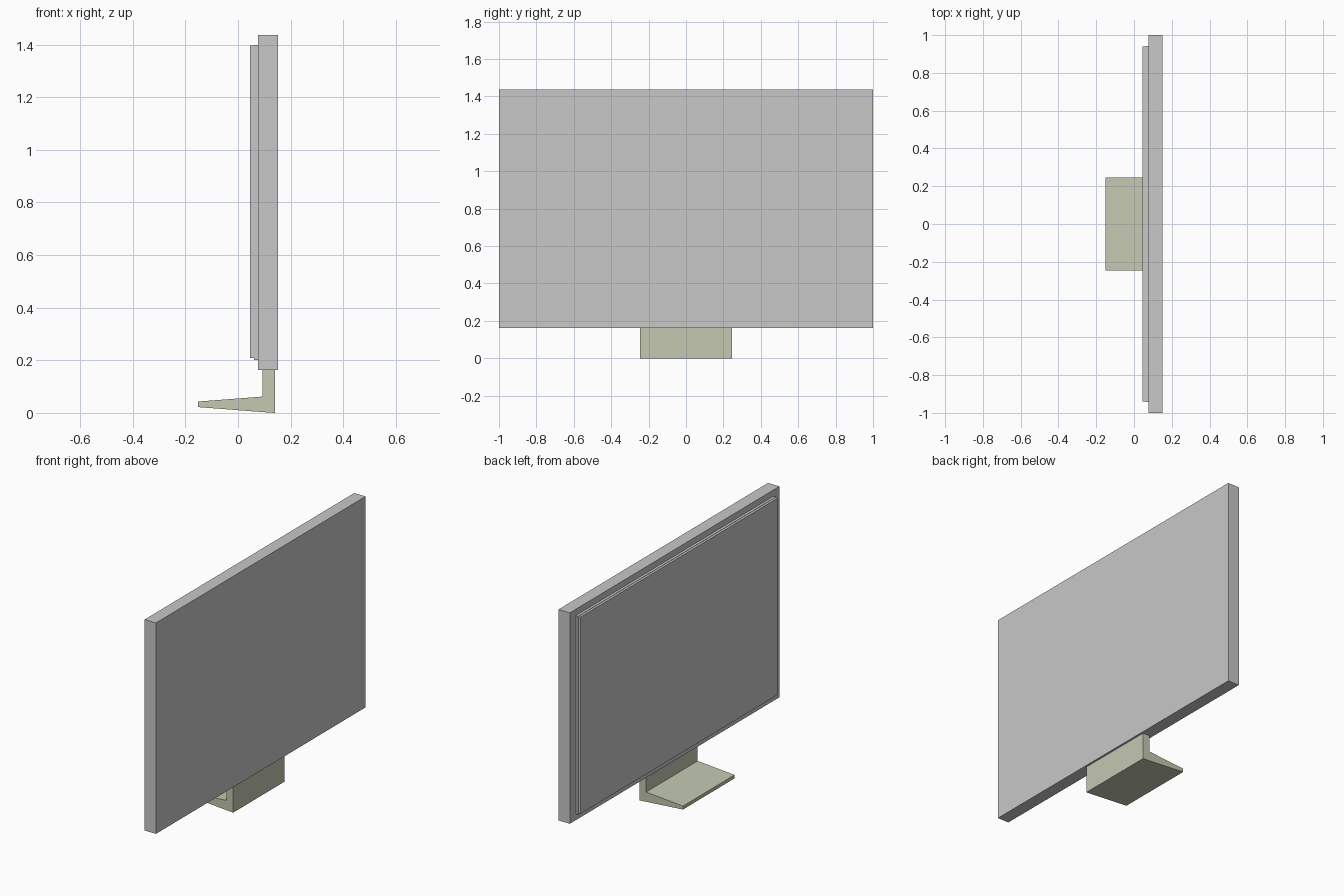
import bpy
import bmesh

cube = bpy.data.objects.get("Cube")
if cube:
    bpy.data.objects.remove(cube, do_unlink=True)


def make_material(name, color):
    mat = bpy.data.materials.new(name)
    mat.use_nodes = True
    mat.diffuse_color = color
    mat.node_tree.nodes["Principled BSDF"].inputs["Base Color"].default_value = color
    return mat


def extrude_profile(name, profile, half_width, mat):
    """Extrude an (x, z) outline symmetrically along y."""
    bm = bmesh.new()
    face = bm.faces.new([bm.verts.new((x, -half_width, z)) for x, z in profile])
    result = bmesh.ops.extrude_face_region(bm, geom=[face])
    verts = [v for v in result["geom"] if isinstance(v, bmesh.types.BMVert)]
    bmesh.ops.translate(bm, vec=(0, 2 * half_width, 0), verts=verts)
    bmesh.ops.recalc_face_normals(bm, faces=bm.faces)
    mesh = bpy.data.meshes.new(name)
    bm.to_mesh(mesh)
    bm.free()
    mesh.materials.append(mat)
    obj = bpy.data.objects.new(name, mesh)
    bpy.context.collection.objects.link(obj)
    return obj


def slab(name, x0, x1, z0, z1, half_width, mat):
    return extrude_profile(name, [(x0, z0), (x1, z0), (x1, z1), (x0, z1)], half_width, mat)


grey = make_material("light grey", (0.58, 0.58, 0.58, 1))
olive = make_material("pale olive", (0.55, 0.58, 0.44, 1))

# Main panel with a stepped slab on its -x side
slab("main_panel", 0.076, 0.152, 0.163, 1.437, 1.0, grey)
slab("inner_slab", 0.06, 0.076, 0.201, 1.399, 0.943, grey)
slab("outer_slab", 0.046, 0.06, 0.209, 1.397, 0.941, grey)

# Bent stand: upright and tapered foot in one profile
extrude_profile("stand", [
    (-0.152, 0.022), (0.094, 0.003), (0.14, 0.0), (0.14, 0.163),
    (0.094, 0.163), (0.094, 0.062), (-0.152, 0.043)], 0.246, olive)
